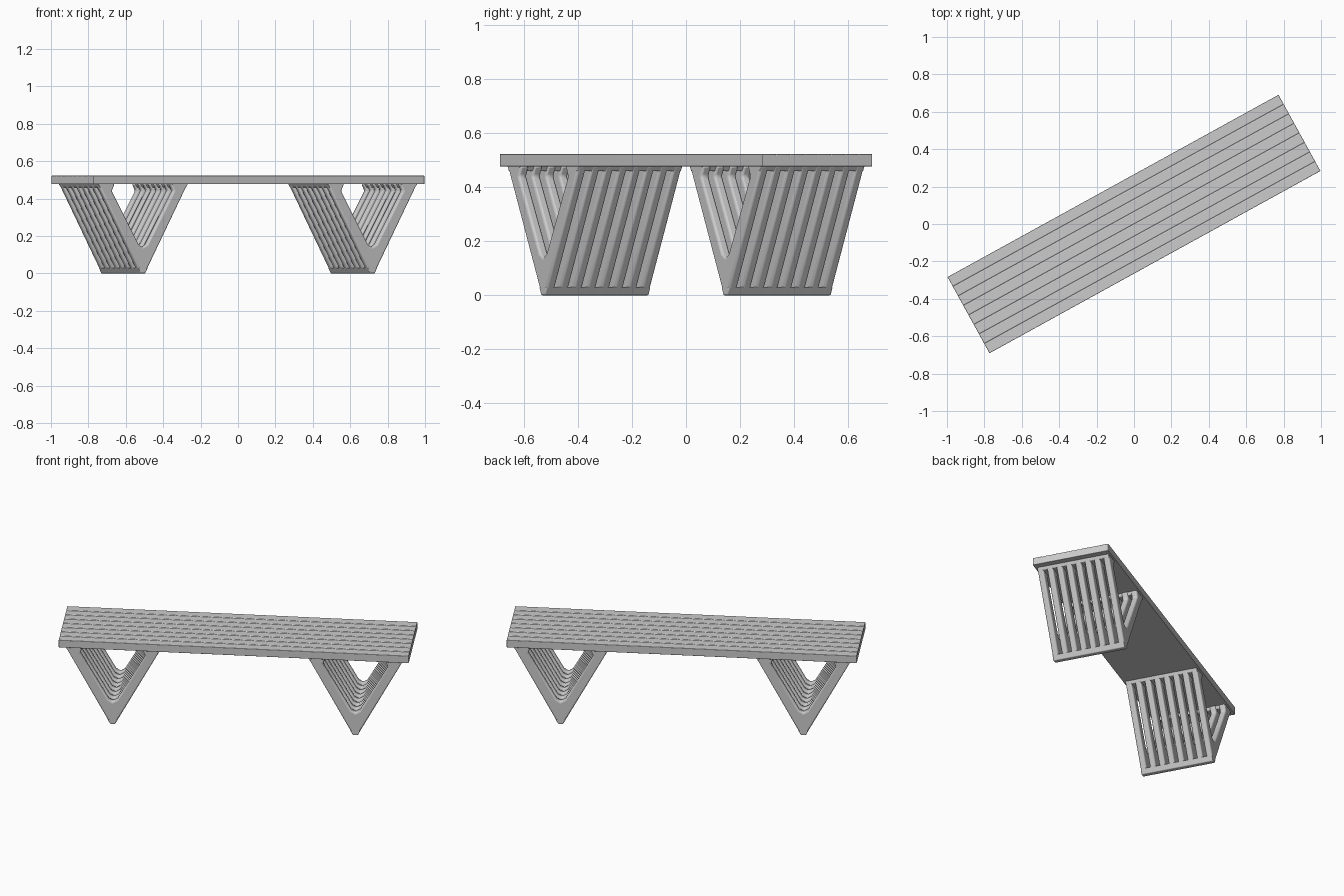
import bpy, bmesh, math
from mathutils import Matrix

if "Cube" in bpy.data.objects:
    bpy.data.objects.remove(bpy.data.objects["Cube"])

ANGLE = math.atan2(0.98, 1.78)      # bench stands diagonally
LENGTH, WIDTH = 2.02, 0.465
SEAT_Z, TOP_Z = 0.477, 0.523
ROT = Matrix.Rotation(ANGLE, 4, 'Z')


def prism(name, profile, a, b, axis, bevel):
    """Extrude a 2D profile (horizontal, z) from a to b along local x or y."""
    bm = bmesh.new()
    put = (lambda p, t: (t, p[0], p[1])) if axis == 'x' else (lambda p, t: (p[0], t, p[1]))
    face = bm.faces.new([bm.verts.new(put(p, a)) for p in profile])
    ext = bmesh.ops.extrude_face_region(bm, geom=[face])
    vec = (b - a, 0, 0) if axis == 'x' else (0, b - a, 0)
    bmesh.ops.translate(bm, vec=vec, verts=[v for v in ext['geom'] if isinstance(v, bmesh.types.BMVert)])
    bmesh.ops.recalc_face_normals(bm, faces=bm.faces)
    bm.transform(ROT)
    me = bpy.data.meshes.new(name)
    bm.to_mesh(me)
    bm.free()
    ob = bpy.data.objects.new(name, me)
    bpy.context.collection.objects.link(ob)
    if bevel:
        mod = ob.modifiers.new("soft_edges", 'BEVEL')
        mod.width, mod.segments, mod.limit_method = bevel, 3, 'ANGLE'
        mod.angle_limit = math.radians(50)
    bpy.context.view_layer.objects.active = ob
    ob.select_set(True)
    bpy.ops.object.shade_smooth_by_angle(angle=math.radians(40))
    ob.select_set(False)
    return ob


# Seat: one slab with shallow board joints along its length
BOARDS = 8
half = WIDTH / 2
top = [(half, TOP_Z)]
for i in range(1, BOARDS):
    v = half - i * WIDTH / BOARDS
    top += [(v + 0.003, TOP_Z), (v, TOP_Z - 0.004), (v - 0.003, TOP_Z)]
top.append((-half, TOP_Z))
prism("seat", [(-half, SEAT_Z), (half, SEAT_Z)] + top, -LENGTH / 2, LENGTH / 2, 'x', 0.008)

# Legs: rows of V-shaped slats joined by cross bars at the foot and the seat
SLATS, SLAT_W, LEG_W = 8, 0.036, 0.44
FLARE, TIP, WALL, CROTCH = 0.275, 0.014, 0.075, 0.14
for side, cx in (("left", -0.70), ("right", 0.70)):
    inner = FLARE - WALL
    v_shape = [(-TIP, 0), (TIP, 0), (FLARE, 0.48), (inner - 0.03, 0.48), (inner - 0.012, 0.44),
               (0.025, CROTCH + 0.015), (0, CROTCH), (-0.025, CROTCH + 0.015),
               (-inner + 0.012, 0.44), (-inner + 0.03, 0.48), (-FLARE, 0.48)]
    v_shape = [(cx + x, z) for x, z in v_shape]
    for i in range(SLATS):
        v = -LEG_W / 2 + i * (LEG_W - SLAT_W) / (SLATS - 1)
        prism(f"{side}_leg_slat_{i + 1}", v_shape, v, v + SLAT_W, 'y', 0.009)
    # foot bar
    prism(f"{side}_foot_bar", [(cx - TIP, 0), (cx + TIP, 0), (cx + 0.03, 0.03), (cx - 0.03, 0.03)],
          -LEG_W / 2, LEG_W / 2, 'y', 0.004)
    # upper cross bars under the seat
    for s, tag in ((-1, "outer"), (1, "inner")):
        bar = [(cx + s * (FLARE - 0.012), 0.46), (cx + s * FLARE, 0.48),
               (cx + s * (inner - 0.025), 0.48), (cx + s * (inner - 0.015), 0.46)]
        prism(f"{side}_{tag}_cross_bar", bar, -LEG_W / 2, LEG_W / 2, 'y', 0.003)
